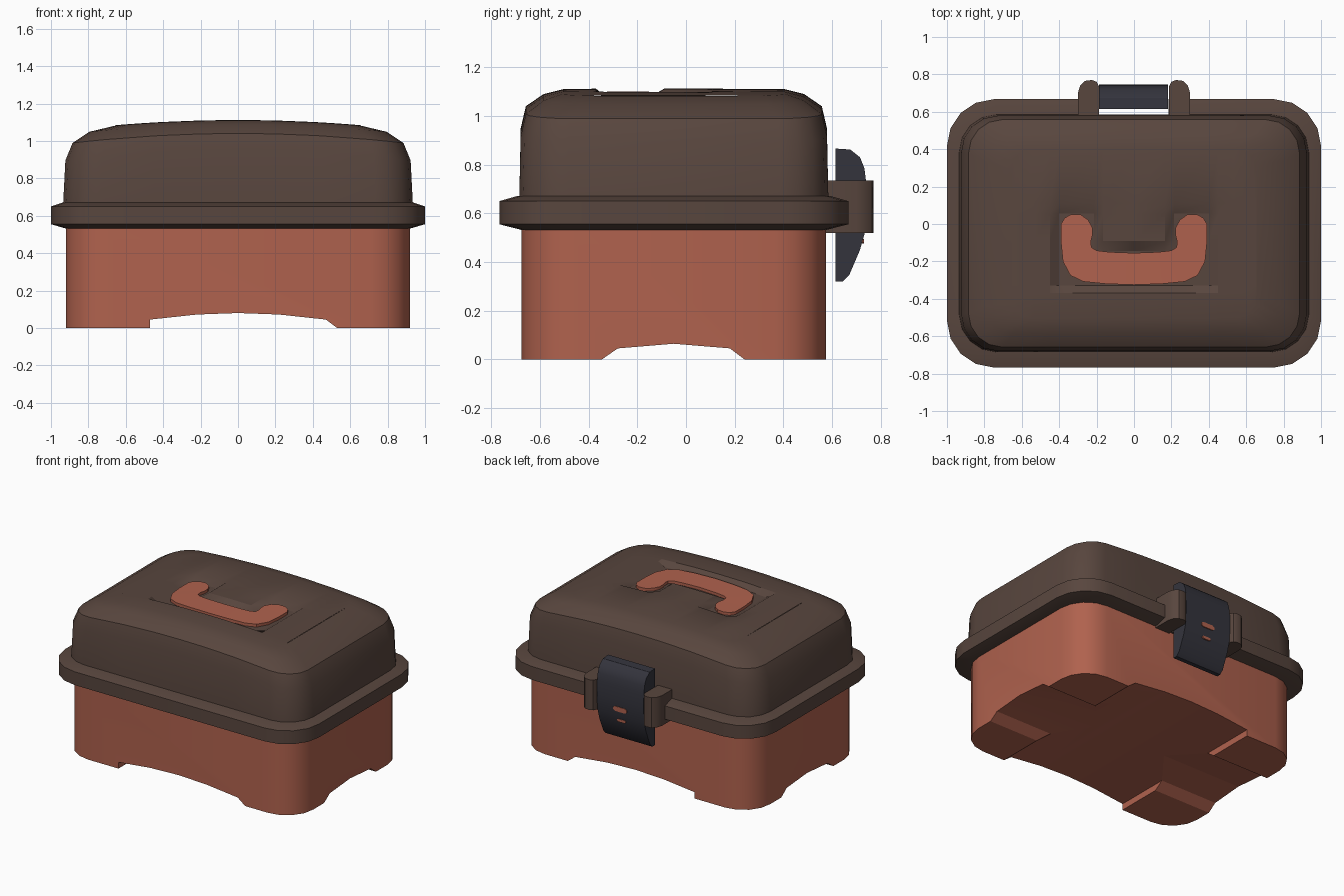
import bpy, bmesh, math

if "Cube" in bpy.data.objects:
    bpy.data.objects.remove(bpy.data.objects["Cube"])

CY = -0.05  # centre of the box in y (latch sticks out at the back)


def material(name, rgb):
    m = bpy.data.materials.new(name)
    m.diffuse_color = (*rgb, 1)
    m.use_nodes = True
    m.node_tree.nodes["Principled BSDF"].inputs["Base Color"].default_value = m.diffuse_color
    return m


CLAY = material("clay red", (0.434, 0.122, 0.076))
BROWN = material("dark brown", (0.098, 0.061, 0.048))
SLATE = material("dark slate", (0.034, 0.034, 0.046))


def finish(bm, name, mat, angle=30):
    bmesh.ops.recalc_face_normals(bm, faces=bm.faces)
    me = bpy.data.meshes.new(name)
    bm.to_mesh(me)
    bm.free()
    ob = bpy.data.objects.new(name, me)
    bpy.context.collection.objects.link(ob)
    if mat:
        me.materials.append(mat)
    if angle:
        smooth(ob, angle)
    return ob


def smooth(ob, angle):
    bpy.ops.object.select_all(action='DESELECT')
    ob.select_set(True)
    bpy.context.view_layer.objects.active = ob
    bpy.ops.object.shade_smooth_by_angle(angle=math.radians(angle))


def ring(hx, hy, r, cols=(), seg=4):
    """Rounded rectangle: front edge, right corners, back edge, left corners."""
    def arc(sx, sy, a0):
        return [(sx * (hx - r) + r * math.cos(math.radians(a0 + 90 * k / seg)),
                 CY + sy * (hy - r) + r * math.sin(math.radians(a0 + 90 * k / seg)))
                for k in range(seg + 1)]
    return ([(c, CY - hy) for c in cols] + arc(1, -1, -90) + arc(1, 1, 0)
            + [(c, CY + hy) for c in reversed(cols)] + arc(-1, 1, 90) + arc(-1, -1, 180))


def bridge(bm, rings):
    n = len(rings[0])
    for a, b in zip(rings, rings[1:]):
        for i in range(n):
            bm.faces.new((a[i], a[(i + 1) % n], b[(i + 1) % n], b[i]))


def loft(name, mat, levels):
    """Closed solid through rounded rectangles (half x, half y, radius, z)."""
    bm = bmesh.new()
    rings = [[bm.verts.new((x, y, z)) for x, y in ring(hx, hy, r)] for hx, hy, r, z in levels]
    bridge(bm, rings)
    bm.faces.new(rings[0])
    bm.faces.new(rings[-1])
    return finish(bm, name, mat)


def prism(name, mat, profile, axis, lo, hi, angle=30):
    """Extrude a 2D profile along x, y or z."""
    def place(p, t):
        return {'x': (t, p[0], p[1]), 'y': (p[0], t, p[1]), 'z': (p[0], p[1], t)}[axis]
    bm = bmesh.new()
    a, b = ([bm.verts.new(place(p, t)) for p in profile] for t in (lo, hi))
    bridge(bm, [a, b])
    bm.faces.new(a)
    bm.faces.new(b)
    return finish(bm, name, mat, angle)


def cut(ob, cutter):
    mod = ob.modifiers.new("cut", 'BOOLEAN')
    mod.operation = 'DIFFERENCE'
    mod.solver = 'EXACT'
    mod.object = cutter
    bpy.ops.object.select_all(action='DESELECT')
    ob.select_set(True)
    bpy.context.view_layer.objects.active = ob
    bpy.ops.object.modifier_apply(modifier=mod.name)
    bpy.data.objects.remove(cutter)
    smooth(ob, 30)


# Lower box with arched gaps between the four corner feet
body = loft("lower_box", CLAY, [(0.92, 0.625, 0.21, 0), (0.92, 0.625, 0.21, 0.56)])
cut(body, prism("arch_front", None, [(-0.47, -0.1), (-0.47, 0.045), (-0.22, 0.072), (0, 0.08),
    (0.22, 0.072), (0.47, 0.045), (0.53, 0), (0.53, -0.1)], 'y', -1, 1, 0))
cut(body, prism("arch_side", None, [(-0.345, -0.1), (-0.345, 0), (-0.28, 0.045), (-0.05, 0.064),
    (0.18, 0.045), (0.24, 0), (0.24, -0.1)], 'x', -1.2, 1.2, 0))

# Rim flange, notched behind the latch
rim = loft("rim", BROWN, [(0.915, 0.62, 0.2, 0.53), (1, 0.717, 0.25, 0.555),
                          (1, 0.717, 0.25, 0.65), (0.935, 0.64, 0.21, 0.672)])
cut(rim, prism("rim_notch", None, [(-0.195, 0.583), (0.185, 0.583), (0.185, 0.9), (-0.195, 0.9)],
               'z', 0.4, 0.8, 0))


# Lid: crowned in x, with a shallow handle recess in the top
def crown(x):
    return -0.065 * x * x


def sunk(x, y):
    x = abs(x)
    return x < 0.41 and -0.34 < y < -0.14 or 0.2 < x < 0.41 and -0.34 < y < 0.06


cols = (-0.45, -0.4, -0.215, -0.165, 0, 0.165, 0.215, 0.4, 0.45)
bm = bmesh.new()
rings = []
for ix, iy, r, z in [(0, 0, 0.2, 0.66), (0.012, 0.006, 0.195, 0.95), (0.05, 0.027, 0.18, 1.04),
                     (0.14, 0.1, 0.15, 1.09), (0.28, 0.18, 0.12, 1.11)]:
    rings.append([bm.verts.new((x, y, z + (crown(x) if z > 0.7 else 0)))
                  for x, y in ring(0.935 - ix, 0.635 - iy, r, cols)])
bridge(bm, rings)
bm.faces.new(rings[0])
top, n = rings[-1], len(cols)
br, tr = top[n:n + 5], top[n + 5:n + 10]
tl, bl = top[2 * n + 10:2 * n + 15], top[2 * n + 15:]
front = bl + top[:n] + br
back = tl[::-1] + top[n + 10:2 * n + 10][::-1] + tr[::-1]
rows = [front]
for y in (-0.37, -0.33, -0.145, -0.09, 0.055, 0.11):
    rows.append([bm.verts.new((v.co.x, y, 1.112 + crown(v.co.x) - (0.032 if sunk(v.co.x, y) else 0)))
                 for v in front])
rows.append(back)
for a, b in zip(rows, rows[1:]):
    for i in range(len(a) - 1):
        bm.faces.new((a[i], a[i + 1], b[i + 1], b[i]))
finish(bm, "lid", BROWN, 25)

# U-shaped handle lying in the recess (outer / inner edge pairs, mirrored)
pairs = [((0, -0.325), (0, -0.155)), ((0.15, -0.32), (0.13, -0.15)), ((0.27, -0.308), (0.2, -0.142)),
         ((0.34, -0.275), (0.228, -0.125)), ((0.38, -0.2), (0.23, -0.09)), ((0.39, -0.1), (0.222, -0.06)),
         ((0.39, 0), (0.222, -0.02)), ((0.37, 0.033), (0.245, 0.022)), ((0.335, 0.052), (0.285, 0.05))]
pairs = [((-a[0], a[1]), (-b[0], b[1])) for a, b in pairs[:0:-1]] + pairs
bm = bmesh.new()
sections = []
for o, i in pairs:
    z = [1.1 + crown(p[0]) for p in (o, i)]
    sections.append([bm.verts.new(c) for c in ((*o, z[0]), (*i, z[1]), (*i, z[1] - 0.06), (*o, z[0] - 0.06))])
bridge(bm, sections)
bm.faces.new(sections[0])
bm.faces.new(sections[-1])
finish(bm, "handle", CLAY)

# Latch brackets on the back
for side, name in ((-1, "latch_bracket_left"), (1, "latch_bracket_right")):
    prof = [(0.3, 0.56), (0.3, 0.7), (0.288, 0.74), (0.262, 0.765), (0.225, 0.77),
            (0.2, 0.76), (0.187, 0.735), (0.187, 0.56)]
    prism(name, BROWN, [(side * x, y) for x, y in prof], 'z', 0.52, 0.735)

# Latch plate with two small inlays
prism("latch", SLATE, [(0.615, 0.32), (0.645, 0.32), (0.67, 0.345), (0.715, 0.45), (0.735, 0.52),
    (0.745, 0.63), (0.74, 0.73), (0.733, 0.785), (0.715, 0.83), (0.675, 0.862), (0.615, 0.866)],
    'x', -0.186, 0.182)
for name, w, z, h, y in (("latch_inlay_upper", 0.055, 0.57, 0.017, 0.7385),
                         ("latch_inlay_lower", 0.035, 0.485, 0.01, 0.725)):
    pill = [(sx * (w - h) + h * math.cos(math.radians(a)), z + h * math.sin(math.radians(a)))
            for sx, a0 in ((1, -90), (-1, 90)) for a in (a0, a0 + 60, a0 + 120, a0 + 180)]
    prism(name, CLAY, pill, 'y', y - 0.003, y + 0.006, 0)
